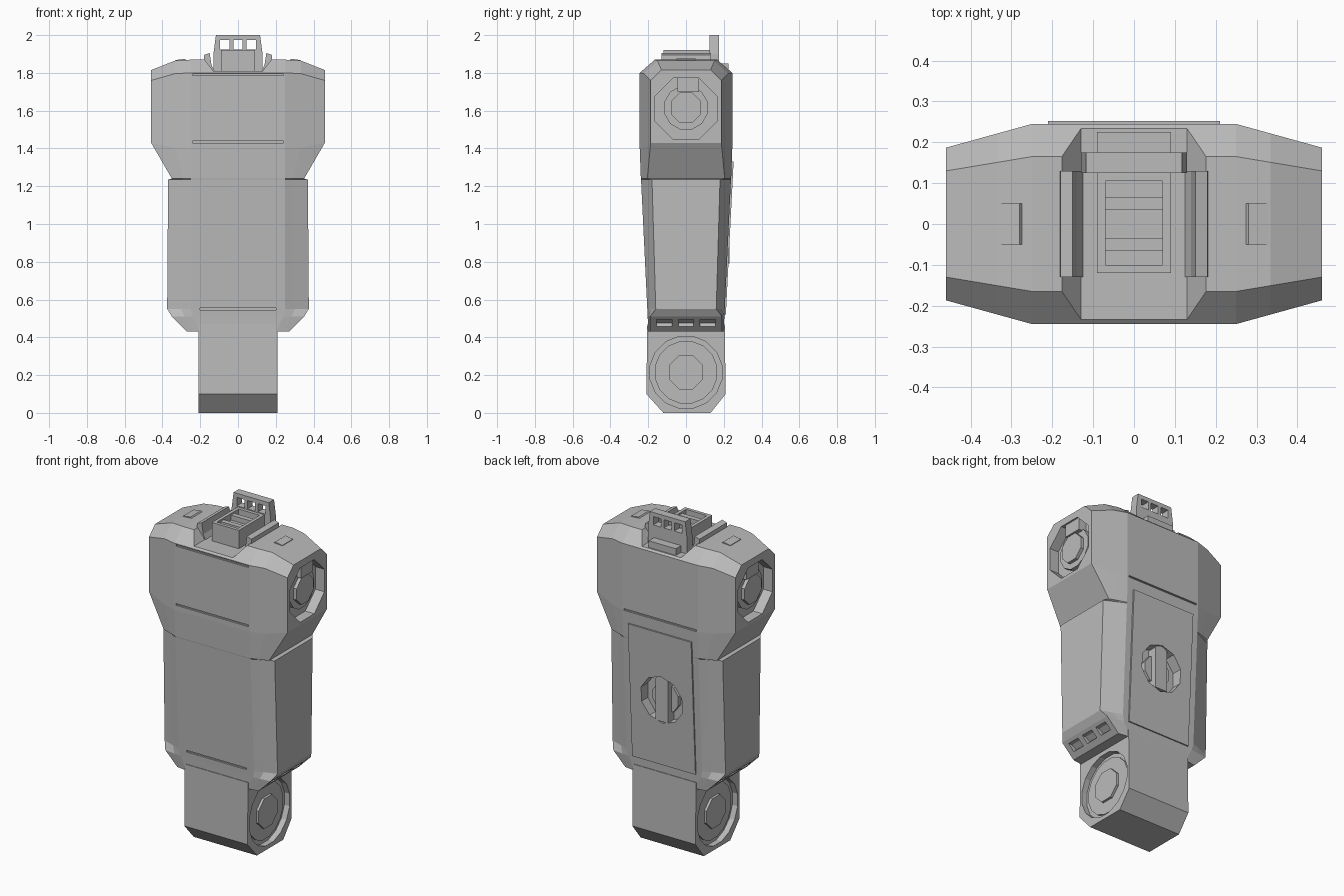
import bpy, bmesh, math

if "Cube" in bpy.data.objects:
    bpy.data.objects.remove(bpy.data.objects["Cube"], do_unlink=True)

grey = bpy.data.materials.new("plain_grey")
grey.use_nodes = True
grey.diffuse_color = (0.5, 0.5, 0.5, 1)
for node in grey.node_tree.nodes:
    if node.type == "BSDF_PRINCIPLED":
        node.inputs["Base Color"].default_value = (0.5, 0.5, 0.5, 1)
        node.inputs["Roughness"].default_value = 0.7


def build(name, verts, faces):
    bm = bmesh.new()
    vs = [bm.verts.new(v) for v in verts]
    for f in faces:
        bm.faces.new([vs[i] for i in f])
    bmesh.ops.recalc_face_normals(bm, faces=bm.faces)
    mesh = bpy.data.meshes.new(name)
    bm.to_mesh(mesh)
    bm.free()
    mesh.materials.append(grey)
    ob = bpy.data.objects.new(name, mesh)
    bpy.context.scene.collection.objects.link(ob)
    return ob


def prism(name, profile, axis, a, b):
    """Extrude a profile (u, z) along x or y from a to b."""
    n = len(profile)
    verts = [(t, u, z) if axis == "x" else (u, t, z) for t in (a, b) for u, z in profile]
    faces = [range(n), range(n, 2 * n)]
    faces += [(i, (i + 1) % n, n + (i + 1) % n, n + i) for i in range(n)]
    return build(name, verts, faces)


def box(name, x, y, z):
    return prism(name, [(x[0], z[0]), (x[1], z[0]), (x[1], z[1]), (x[0], z[1])], "y", *y)


def polygon(r, zc, n):
    """Regular polygon with flat sides up and down; r is centre to side."""
    k = r / math.cos(math.pi / n)
    return [(k * math.cos((i + 0.5) * math.tau / n), zc + k * math.sin((i + 0.5) * math.tau / n))
            for i in range(n)]


def cut(cutter, *targets):
    for ob in targets:
        mod = ob.modifiers.new("cut", "BOOLEAN")
        mod.operation = "DIFFERENCE"
        mod.solver = "EXACT"
        mod.object = cutter
        bpy.context.view_layer.objects.active = ob
        bpy.ops.object.modifier_apply(modifier=mod.name)
    bpy.data.objects.remove(cutter, do_unlink=True)


# Main body: half width, side depth, side z, front half width, front depth, front z
sections = [
    (0.27, 0.19, 0.43, 0.20, 0.20, 0.43),
    (0.35, 0.19, 0.51, 0.24, 0.203, 0.51),
    (0.375, 0.16, 0.55, 0.25, 0.205, 0.55),
    (0.37, 0.18, 1.235, 0.25, 0.238, 1.235),
    (0.35, 0.205, 1.24, 0.25, 0.239, 1.24),
    (0.46, 0.187, 1.43, 0.25, 0.245, 1.40),
    (0.46, 0.187, 1.76, 0.25, 0.245, 1.80),
    (0.46, 0.13, 1.815, 0.25, 0.165, 1.87),
]
verts, faces = [], []
for w, s, zs, f, d, zf in sections:
    mid = (f + (w - f) * 0.4, d + (s - d) * 0.4, zf + (zs - zf) * 0.1)
    quarter = [(w, s, zs), mid, (f, d, zf)]
    verts += [(w, -s, zs)] + quarter
    verts += [(-x, y, z) for x, y, z in reversed(quarter)]
    verts += [(-x, -y, z) for x, y, z in quarter]
    verts += [(x, -y, z) for x, y, z in reversed(quarter[1:])]
for k in range(len(sections) - 1):
    for i in range(12):
        j = (i + 1) % 12
        faces.append((k * 12 + i, k * 12 + j, k * 12 + 12 + j, k * 12 + 12 + i))
for base in (0, 12 * (len(sections) - 1)):
    for i in range(5):
        faces.append([base + v for v in ((12 - i) % 12, i + 1, i + 2, 11 - i)])
body = build("body_shell", verts, faces)

# Top channel and panel seams
cut(prism("channel_cutter", [(-0.13, 1.81), (0.13, 1.81), (0.2, 1.9), (-0.2, 1.9)], "y", -0.3, 0.3), body)
for z, half, depth in ((1.785, 0.24, 0.235), (1.43, 0.24, 0.235), (0.545, 0.2, 0.195)):
    cut(box("front_seam_cutter", (-half, half), (-0.3, -depth), (z, z + 0.01)), body)
cut(box("back_seam_cutter", (-0.24, 0.24), (0.235, 0.3), (1.4, 1.41)), body)

# Back hatch with round recess and turning handle
hatch = prism("back_hatch", [(0.18, 0.52), (0.211, 0.52), (0.252, 1.33), (0.22, 1.33)], "x", -0.21, 0.21)
cut(prism("hatch_recess_cutter", polygon(0.135, 0.92, 10), "y", 0.17, 0.3), body, hatch)
prism("hatch_disc", polygon(0.085, 0.92, 10), "y", 0.16, 0.195)
prism("hatch_handle", [(-0.04, 0.79), (0.04, 0.79), (0.04, 1.04), (0.025, 1.06),
                       (-0.025, 1.06), (-0.04, 1.04)], "y", 0.16, 0.23)

# Foot block under the body
foot = prism("foot_block", [(-0.12, 0), (0.13, 0), (0.21, 0.1), (0.205, 0.47), (-0.205, 0.47), (-0.21, 0.1)],
             "x", -0.21, 0.21)

for side, word in ((1, "left"), (-1, "right")):
    # Shoulder joint
    cut(prism("joint_cutter", polygon(0.163, 1.61, 8), "x", side * 0.4, side * 0.5), body)
    prism(word + "_joint_ring", polygon(0.115, 1.615, 12), "x", side * 0.39, side * 0.425)
    prism(word + "_joint_hub", polygon(0.08, 1.615, 8), "x", side * 0.39, side * 0.445)
    box(word + "_joint_stop", sorted((side * 0.39, side * 0.45)), (-0.045, 0.07), (1.7, 1.775))
    # Foot joint
    cut(prism("foot_cutter", polygon(0.19, 0.215, 16), "x", side * 0.175, side * 0.3), foot)
    prism(word + "_foot_ring", polygon(0.165, 0.215, 16), "x", side * 0.16, side * 0.185)
    prism(word + "_foot_hub", polygon(0.09, 0.215, 8), "x", side * 0.16, side * 0.2)
    # Notches in the sloped underside
    for y in (-0.115, 0, 0.115):
        slot = [(side * x, z) for x, z in ((0.28, 0.475), (0.315, 0.44), (0.37, 0.495), (0.31, 0.495))]
        cut(prism("slot_cutter", slot, "y", y - 0.04, y + 0.04), body)
    # Rail beside the top channel
    rail = [(side * x, z) for x, z in ((0.12, 1.8), (0.185, 1.8), (0.18, 1.895), (0.15, 1.905), (0.14, 1.84))]
    prism(word + "_rail", rail, "y", -0.13, 0.13)
    # Shoulder pad
    pad = [(side * x, z) for x, z in ((0.26, 1.85), (0.335, 1.83), (0.33, 1.868), (0.28, 1.875))]
    prism(word + "_shoulder_pad", pad, "y", -0.05, 0.05)

# Sensor on top: open tray with cross bars
tray = box("sensor_tray", (-0.09, 0.09), (-0.12, 0.125), (1.8, 1.92))
cut(box("tray_cutter", (-0.07, 0.07), (-0.1, 0.105), (1.88, 2)), tray)
for y in (-0.05, 0.05):
    box("tray_bar", (-0.075, 0.075), (y - 0.015, y + 0.015), (1.87, 1.91))

# Sight frame behind the sensor, with three windows
sight = prism("sight_frame", [(-0.13, 1.8), (0.13, 1.8), (0.13, 1.9), (0.117, 2), (-0.117, 2), (-0.13, 1.9)],
              "y", 0.125, 0.175)
for x in (-0.07, 0, 0.07):
    cut(box("window_cutter", (x - 0.025, x + 0.025), (0.1, 0.2), (1.925, 1.975)), sight)
box("sight_base", (-0.09, 0.09), (0.17, 0.225), (1.8, 1.85))
